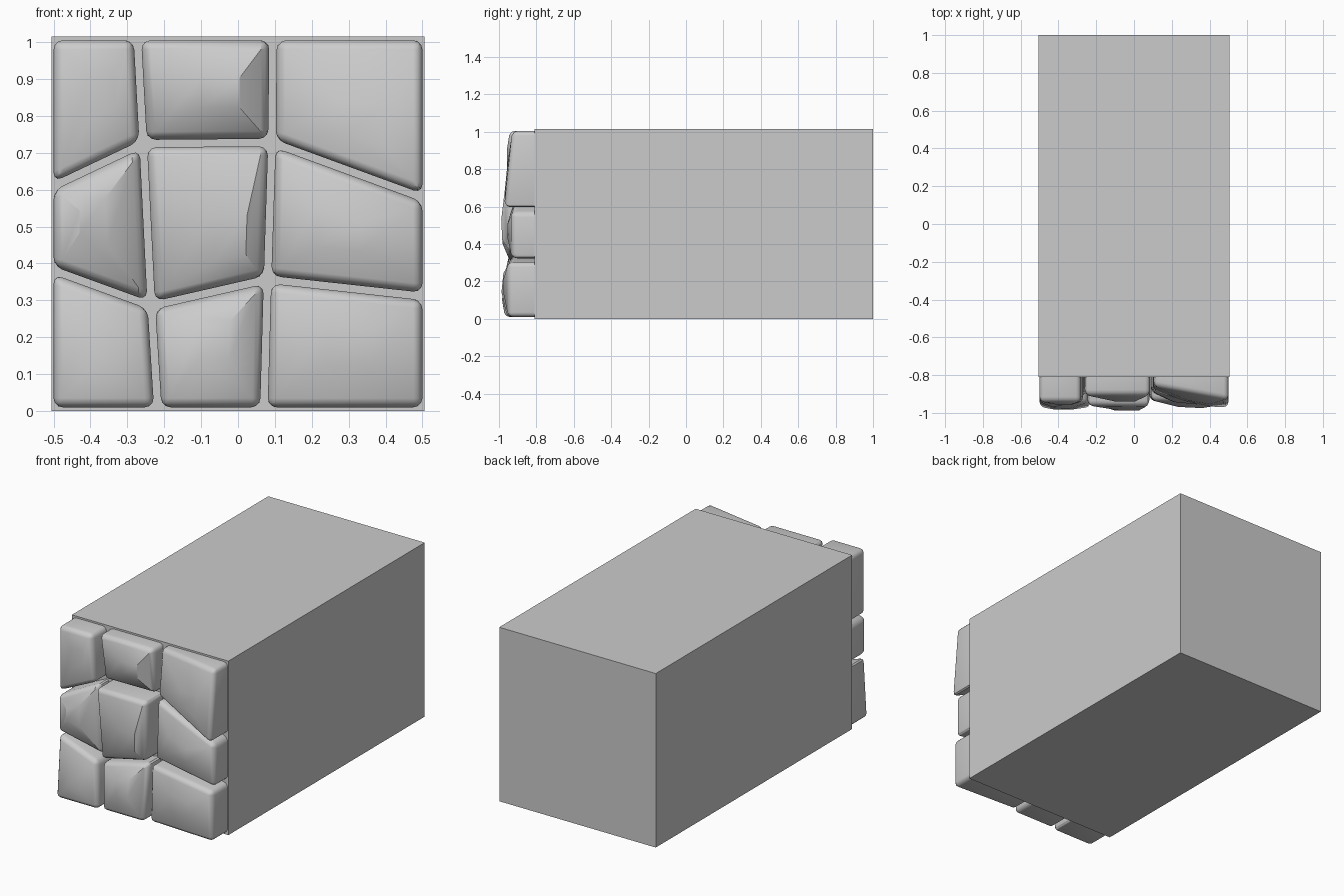
import bpy, bmesh, math
from mathutils import Vector

cube = bpy.data.objects.get("Cube")
if cube:
    bpy.data.objects.remove(cube, do_unlink=True)

WALL = -0.81      # y of the block's front face
TOP = 1.015
HALF = 0.505

grey = bpy.data.materials.new("stone grey")
grey.use_nodes = True
grey.diffuse_color = (0.6, 0.6, 0.6, 1)
grey.node_tree.nodes["Principled BSDF"].inputs["Base Color"].default_value = grey.diffuse_color


def add_object(name, bm, smooth=False):
    bmesh.ops.recalc_face_normals(bm, faces=bm.faces)
    mesh = bpy.data.meshes.new(name)
    bm.to_mesh(mesh)
    bm.free()
    mesh.materials.append(grey)
    obj = bpy.data.objects.new(name, mesh)
    bpy.context.collection.objects.link(obj)
    if smooth:
        bpy.ops.object.select_all(action='DESELECT')
        bpy.context.view_layer.objects.active = obj
        obj.select_set(True)
        bpy.ops.object.shade_smooth_by_angle(angle=math.radians(30))
    return obj


# Long plain block behind the stones
bm = bmesh.new()
bmesh.ops.create_cube(bm, size=1)
for v in bm.verts:
    v.co = (v.co.x * 2 * HALF, 1 if v.co.y > 0 else WALL, TOP if v.co.z > 0 else 0)
add_object("wall_block", bm)


def stone(name, corners, rim, tilt_x, tilt_z, peak):
    """Rounded stone: outline shrunk by the joint, tilted rim, domed front."""
    bm = bmesh.new()
    face = bm.faces.new([bm.verts.new((x, WALL + 0.01, z)) for x, z in corners])
    bm.normal_update()
    ring = bmesh.ops.inset_individual(bm, faces=[face], thickness=0.01, use_even_offset=True)
    bmesh.ops.delete(bm, geom=ring["faces"], context='FACES')

    # Sides out to the rim
    front = bmesh.ops.extrude_discrete_faces(bm, faces=[face])["faces"][0]
    centre = front.calc_center_median()
    rim_verts = list(front.verts)
    for v in rim_verts:
        v.co.y = -(rim + tilt_x * (v.co.x - centre.x) + tilt_z * (v.co.z - centre.z))

    # Small raised facet at the crown
    cap = bmesh.ops.extrude_discrete_faces(bm, faces=[front])["faces"][0]
    crown = Vector((peak[0], -peak[2], peak[1]))
    cap_verts = list(cap.verts)
    for v in cap_verts:
        v.co = v.co.lerp(crown, 0.7)

    # Round the rim and the side corners
    edges = [e for e in bm.edges
             if any(v in rim_verts for v in e.verts)
             and not any(v in cap_verts for v in e.verts)]
    bmesh.ops.bevel(bm, geom=edges, offset=0.025, segments=3, profile=0.5,
                    affect='EDGES', clamp_overlap=True)
    add_object(name, bm, smooth=True)


# Joint crossings, bottom row to top row
joints = [
    [(-.51, 0), (-.217, 0), (.07, 0), (.51, 0)],
    [(-.51, .385), (-.235, .285), (.08, .357), (.51, .31)],
    [(-.51, .605), (-.257, .725), (.092, .728), (.51, .575)],
    [(-.51, TOP), (-.273, TOP), (.095, TOP), (.51, TOP)],
]

# Rim depth, tilt across, tilt up, crown (x, z, depth)
shapes = [
    [(.955, 0, -.08, (-.38, .14, .99)),
     (.94, 0, -.1, (-.06, .2, 1)),
     (.94, .05, 0, (.3, .18, .985))],
    [(.92, -.2, 0, (-.4, .52, .98)),
     (.95, 0, .05, (0, .45, 1)),
     (.91, .1, 0, (.26, .48, .965))],
    [(.94, 0, 0, (-.36, .86, .965)),
     (.89, 0, .1, (-.03, .86, .955)),
     (.91, .18, -.1, (.36, .76, .965))],
]

for r, row in enumerate(("bottom", "middle", "top")):
    for c, side in enumerate(("right", "centre", "left")):
        outline = [joints[r][c], joints[r][c + 1], joints[r + 1][c + 1], joints[r + 1][c]]
        stone(f"stone_{row}_{side}", outline, *shapes[r][c])
